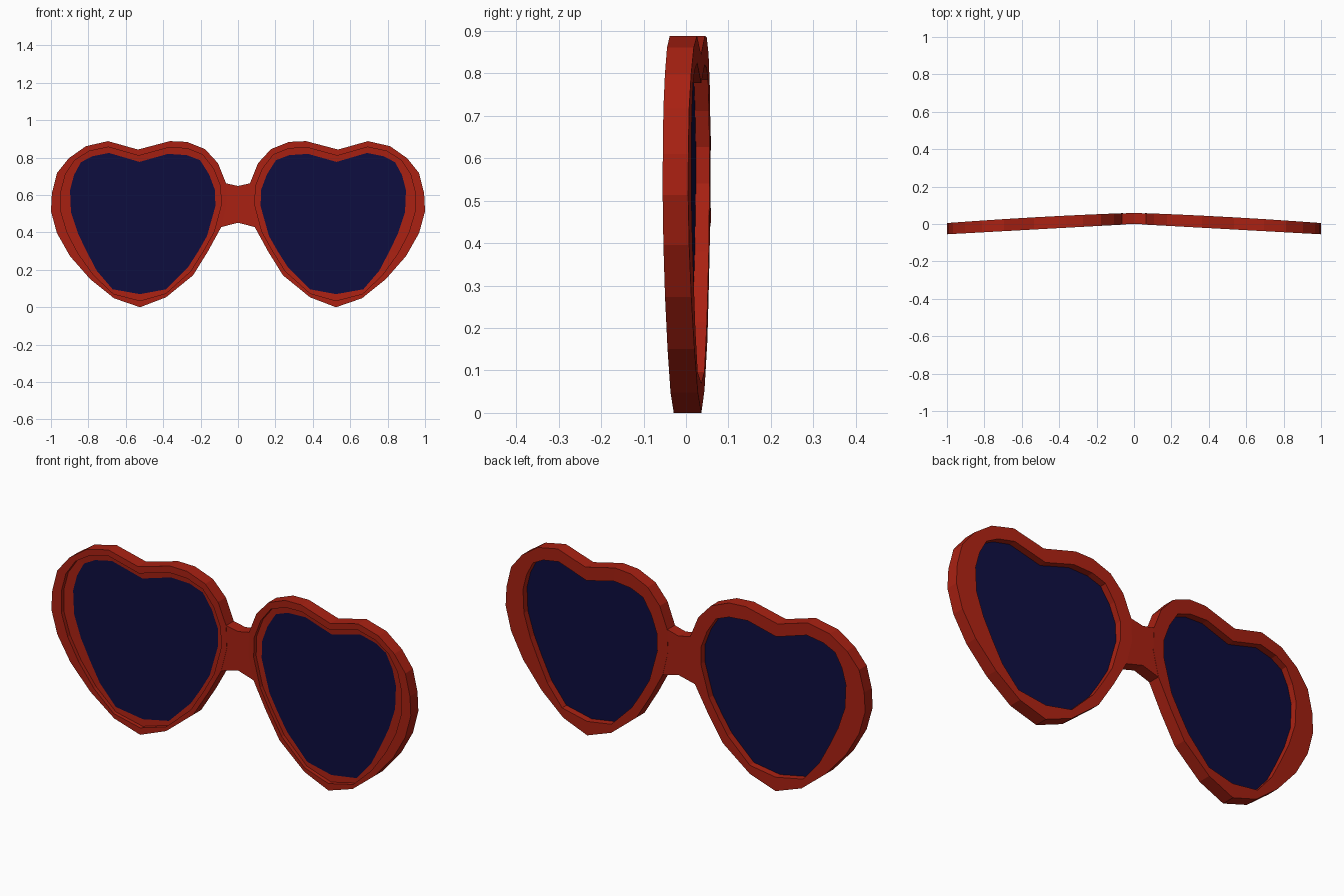
import bpy, bmesh

if "Cube" in bpy.data.objects:
    bpy.data.objects.remove(bpy.data.objects["Cube"])

RED = (0.40, 0.015, 0.006, 1)
NAVY = (0.004, 0.004, 0.05, 1)

# Heart outlines (x, z) of the right-hand lens, matched point for point
OUTER = [(.524, 0), (.663, .048), (.79, .15), (.898, .273), (.968, .396), (1, .513),
         (.995, .61), (.968, .717), (.904, .797), (.813, .861), (.695, .888), (.535, .843),
         (.364, .888), (.273, .884), (.176, .845), (.107, .77), (.064, .663),
         (.06, .55), (.09, .428), (.16, .30), (.24, .171), (.385, .053)]
INNER = [(.524, .07), (.67, .096), (.755, .195), (.81, .30), (.856, .396), (.893, .508),
         (.898, .626), (.877, .706), (.84, .775), (.78, .807), (.69, .825), (.527, .777),
         (.374, .82), (.273, .813), (.203, .786), (.155, .711), (.123, .626),
         (.121, .54), (.166, .38), (.215, .295), (.267, .214), (.385, .096)]
MID = [((a + c) / 2, (b + d) / 2) for (a, b), (c, d) in zip(OUTER, INNER)]


def front(x):
    return -.055 * abs(x)


def back(x):
    return .06 - .035 * abs(x) - .02 * x * x


def material(name, color):
    m = bpy.data.materials.new(name)
    m.diffuse_color = color
    m.use_nodes = True
    m.node_tree.nodes["Principled BSDF"].inputs["Base Color"].default_value = m.diffuse_color
    return m


def build(name, loops, mat, closed, mirror=True):
    """Skin a list of matching point loops; close into a ring or cap both ends."""
    bm = bmesh.new()
    rows = [[bm.verts.new(p) for p in loop] for loop in loops]
    n = len(rows[0])
    for r in range(len(rows) if closed else len(rows) - 1):
        a, b = rows[r], rows[(r + 1) % len(rows)]
        for i in range(n):
            j = (i + 1) % n
            bm.faces.new((a[i], a[j], b[j], b[i]))
    if not closed:
        bm.faces.new(rows[0])
        bm.faces.new(rows[-1])
    bmesh.ops.recalc_face_normals(bm, faces=bm.faces)
    me = bpy.data.meshes.new(name)
    bm.to_mesh(me)
    bm.free()
    me.materials.append(mat)
    ob = bpy.data.objects.new(name, me)
    bpy.context.collection.objects.link(ob)
    if mirror:
        ob.modifiers.new("mirror", 'MIRROR').use_mirror_merge = False
    return ob


def layer(outline, depth, offset=0):
    return [(x, depth(x) + offset, z) for x, z in outline]


red = material("frame_red", RED)
navy = material("lens_navy", NAVY)

# Heart rims with a shallow front step around the lens
build("heart_rims", [layer(OUTER, front), layer(MID, front), layer(MID, front, .02),
                     layer(INNER, front, .022), layer(INNER, back), layer(OUTER, back)],
      red, True)

# Dark lenses
build("lenses", [layer(INNER, front, .022), layer(INNER, front, .03)], navy, False)

# Nose bridge
BRIDGE = [(-.066, .663), (0, .648), (.066, .663), (.062, .55), (.092, .428),
          (0, .452), (-.092, .428), (-.062, .55)]
build("nose_bridge", [layer(BRIDGE, front, .001), layer(BRIDGE, back, -.001)],
      red, False, mirror=False)
